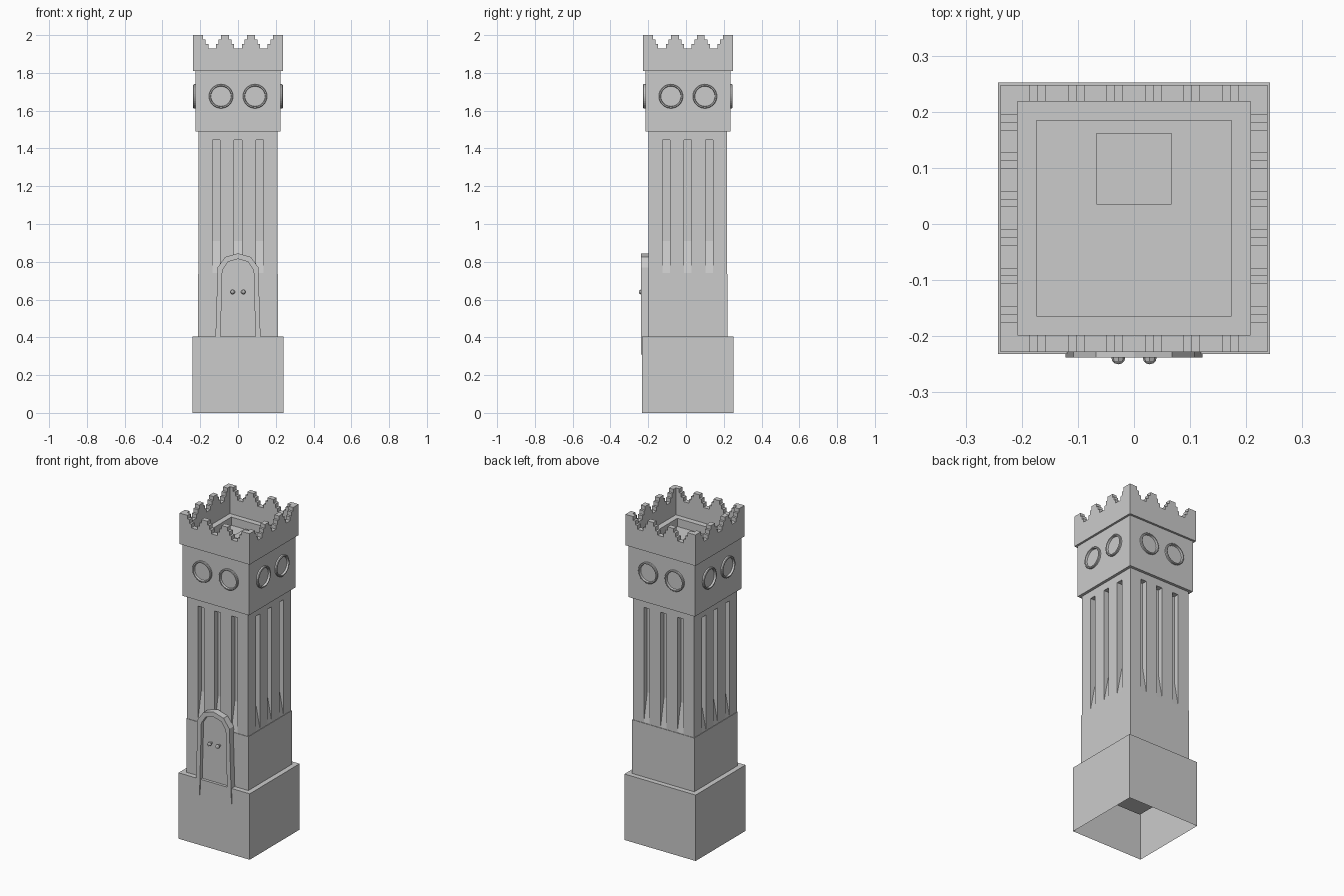
import bpy, bmesh, math
from mathutils import Matrix, Vector

if "Cube" in bpy.data.objects:
    bpy.data.objects.remove(bpy.data.objects["Cube"])

CY = 0.01                      # tower axis in y


def finish(name, bm, turn=0, shift=CY):
    """Turn geometry about z by quarter turns, shift onto the tower axis, make object."""
    bmesh.ops.recalc_face_normals(bm, faces=bm.faces)
    bm.transform(Matrix.Translation((0, shift, 0)) @ Matrix.Rotation(turn * math.pi / 2, 4, 'Z'))
    me = bpy.data.meshes.new(name)
    bm.to_mesh(me)
    bm.free()
    ob = bpy.data.objects.new(name, me)
    bpy.context.collection.objects.link(ob)
    return ob


def box_bm(r, z0, z1):
    bm = bmesh.new()
    m = Matrix.Translation((0, 0, (z0 + z1) / 2)) @ Matrix.Diagonal((2 * r, 2 * r, z1 - z0, 1))
    bmesh.ops.create_cube(bm, size=1, matrix=m)
    return bm


def prism(bm, pts, vec):
    """Extrude a closed outline of 3D points along vec."""
    f = bm.faces.new([bm.verts.new(p) for p in pts])
    new = bmesh.ops.extrude_face_region(bm, geom=[f], use_keep_orig=True)['geom']
    bmesh.ops.translate(bm, verts=[g for g in new if isinstance(g, bmesh.types.BMVert)], vec=Vector(vec))
    return bm


# base: open underneath
bm = box_bm(0.242, 0, 0.405)
bm.normal_update()
bmesh.ops.delete(bm, geom=[f for f in bm.faces if f.normal.z < -0.5], context='FACES')
finish("base", bm)

# shaft: slightly wider foot, fluted upper part
finish("shaft_foot", box_bm(0.211, 0.26, 0.735))
shaft = finish("shaft", box_bm(0.208, 0.70, 1.50))
cut = bmesh.new()
for k in range(4):
    for x in (-0.114, 0, 0.114):
        part = bmesh.new()
        outline = [(-0.25, 0.74), (-0.208, 0.74), (-0.175, 0.91), (-0.175, 1.445), (-0.25, 1.445)]
        prism(part, [(x - 0.02, y, z) for y, z in outline], (0.04, 0, 0))
        part.transform(Matrix.Rotation(k * math.pi / 2, 4, 'Z'))
        tmp = bpy.data.meshes.new("tmp")
        part.to_mesh(tmp)
        part.free()
        cut.from_mesh(tmp)
        bpy.data.meshes.remove(tmp)
cutter = finish("slot_cutter", cut)
cutter.hide_render = True
cutter.hide_set(True)
mod = shaft.modifiers.new("slots", 'BOOLEAN')
mod.operation = 'DIFFERENCE'
mod.solver = 'EXACT'
mod.object = cutter

# clock block with a square recess in its roof
bm = box_bm(0.225, 1.49, 1.835)
bm.normal_update()
top = max(bm.faces, key=lambda f: f.calc_center_median().z)
bmesh.ops.inset_region(bm, faces=[top], thickness=0.072)
new = bmesh.ops.extrude_face_region(bm, geom=[top])['geom']
bmesh.ops.translate(bm, verts=[g for g in new if isinstance(g, bmesh.types.BMVert)], vec=(0, 0, -0.05))
if top.is_valid:
    bmesh.ops.delete(bm, geom=[top], context='FACES_ONLY')
finish("upper_block", bm)

# roof hatch
bm = bmesh.new()
prism(bm, [(-0.067, 0.025, 1.78), (0.067, 0.025, 1.78), (0.067, 0.152, 1.78), (-0.067, 0.152, 1.78)], (0, 0, 0.02))
finish("roof_hatch", bm)

# crown: four walls with stepped notches
steps = [(0.048, 2.0), (0.048, 1.977), (0.034, 1.977), (0.034, 1.953), (0.02, 1.953), (0.02, 1.93)]
for k in range(4):
    half = 0.238 if k % 2 == 0 else 0.208
    line = [(-half, 1.81), (-half, 2.0)]
    for c in (-0.137, 0, 0.137):
        line += [(c - w, z) for w, z in steps] + [(c + w, z) for w, z in reversed(steps)]
    line += [(half, 2.0), (half, 1.81)]
    bm = bmesh.new()
    prism(bm, [(x, -0.238, z) for x, z in line], (0, 0.03, 0))
    finish("crown_wall", bm, k)

# round frames, two per side
N = 32
for k in range(4):
    for cx in (-0.09, 0.09):
        bm = bmesh.new()
        section = [(0.064, -0.22), (0.064, -0.234), (0.061, -0.237), (0.055, -0.237), (0.052, -0.22)]
        rings = [[bm.verts.new((cx + r * math.cos(2 * math.pi * i / N), y,
                                1.676 + r * math.sin(2 * math.pi * i / N))) for i in range(N)]
                 for r, y in section]
        for a, b in zip(rings, rings[1:]):
            for i in range(N):
                j = (i + 1) % N
                bm.faces.new((a[i], a[j], b[j], b[i]))
        finish("round_frame", bm, k)

# door frame: arched band, and the set-back door panel
outer = [(0.122, 0.31), (0.113, 0.60), (0.108, 0.77), (0.068, 0.825), (0.0, 0.845)]
inner = [(0.095, 0.31), (0.087, 0.60), (0.083, 0.755), (0.053, 0.80), (0.0, 0.815)]


def arch(half):
    return half + [(-x, z) for x, z in reversed(half[:-1])]


bm = bmesh.new()
prism(bm, [(x, -0.238, z) for x, z in arch(outer) + arch(inner)[::-1]], (0, 0.042, 0))
finish("door_frame", bm, 0, 0)
bm = bmesh.new()
prism(bm, [(x, -0.215, z) for x, z in arch(inner)], (0, 0.02, 0))
finish("door", bm, 0, 0)

# door knobs with stems
for s in (-1, 1):
    bm = bmesh.new()
    turn = Matrix.Rotation(math.pi / 2, 4, 'X')
    bmesh.ops.create_uvsphere(bm, u_segments=8, v_segments=6, radius=0.0125,
                              matrix=Matrix.Translation((s * 0.028, -0.2375, 0.64)) @ turn)
    bmesh.ops.create_cone(bm, cap_ends=True, segments=8, radius1=0.006, radius2=0.006, depth=0.03,
                          matrix=Matrix.Translation((s * 0.028, -0.225, 0.64)) @ turn)
    finish("door_knob", bm, 0, 0)
